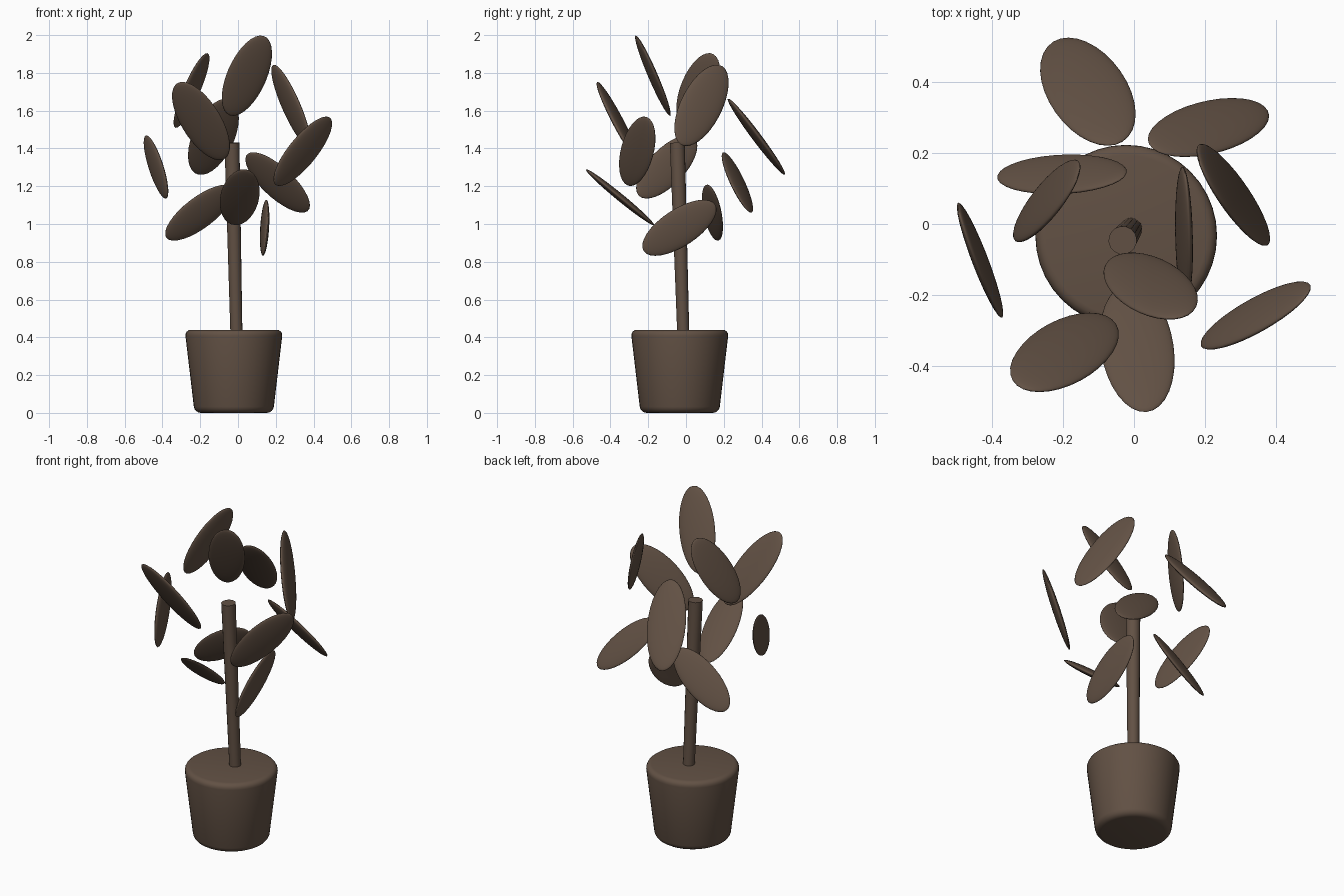
import bpy, bmesh, math
from mathutils import Vector, Matrix

cube = bpy.data.objects.get("Cube")
if cube:
    bpy.data.objects.remove(cube)

brown = bpy.data.materials.new("dark_brown")
brown.use_nodes = True
colour = (0.122, 0.082, 0.058, 1)
brown.diffuse_color = colour
brown.node_tree.nodes["Principled BSDF"].inputs["Base Color"].default_value = colour


def add_object(name, bm, smooth_angle=40):
    bmesh.ops.recalc_face_normals(bm, faces=bm.faces)
    mesh = bpy.data.meshes.new(name)
    bm.to_mesh(mesh)
    bm.free()
    mesh.materials.append(brown)
    obj = bpy.data.objects.new(name, mesh)
    bpy.context.collection.objects.link(obj)
    bpy.ops.object.select_all(action="DESELECT")
    obj.select_set(True)
    bpy.context.view_layer.objects.active = obj
    bpy.ops.object.shade_smooth_by_angle(angle=math.radians(smooth_angle))
    return obj


# Pot: tapered, closed at the top, with rounded rims
pot_bm = bmesh.new()
bmesh.ops.create_cone(pot_bm, cap_ends=True, segments=40, radius1=0.208,
                      radius2=0.26, depth=0.44)
rims = [e for e in pot_bm.edges if any(len(f.verts) > 4 for f in e.link_faces)]
bmesh.ops.bevel(pot_bm, geom=rims, offset=0.033, segments=4, profile=0.5,
                affect="EDGES")
pot = add_object("pot", pot_bm)
pot.location = (-0.022, -0.033, 0.22)

# Stem: leaning rod, slightly wider at its tip
foot, top = Vector((-0.008, -0.014, 0.4)), Vector((-0.032, -0.046, 1.43))
lean = top - foot
stem_bm = bmesh.new()
bmesh.ops.create_cone(stem_bm, cap_ends=True, segments=16, radius1=0.032,
                      radius2=0.04, depth=lean.length)
stem = add_object("stem", stem_bm)
stem.matrix_world = (Matrix.Translation((foot + top) / 2)
                     @ lean.to_track_quat("Z", "Y").to_matrix().to_4x4())


# Leaf: flattened ellipsoid set by its centre, half length, long axis and facing
def add_leaf(number, centre, length, axis, facing):
    u = Vector(axis).normalized()
    n = Vector(facing)
    n = (n - u * n.dot(u)).normalized()
    w = n.cross(u)
    frame = Matrix((u, w, n)).transposed().to_4x4()
    size = Matrix.Diagonal((length, length * 0.44, length * 0.085, 1))
    bm = bmesh.new()
    bmesh.ops.create_uvsphere(bm, u_segments=32, v_segments=20, radius=1)
    bm.transform(frame @ size)
    add_object(f"leaf_{number}", bm, 80).location = centre


leaves = [
    ((0.047, -0.175, 1.785), 0.245, (0.36, -0.36, 0.86), (-0.13, 0.9, 0.43)),
    ((-0.246, 0.065, 1.707), 0.227, (0.4, 0.35, 0.85), (0.89, -0.39, -0.26)),
    ((-0.196, -0.362, 1.545), 0.257, (-0.46, -0.4, 0.8), (0.17, 0.84, 0.51)),
    ((-0.13, 0.373, 1.462), 0.262, (0.3, -0.57, 0.77), (-0.09, 0.79, 0.61)),
    ((0.28, 0.082, 1.628), 0.255, (-0.39, 0.43, 0.81), (0.9, 0.36, 0.23)),
    ((0.343, -0.258, 1.385), 0.237, (0.63, 0.27, 0.73), (0.66, -0.68, -0.31)),
    ((-0.434, -0.102, 1.302), 0.221, (-0.28, 0.67, 0.69), (0.95, 0.29, 0.11)),
    ((0.21, 0.272, 1.22), 0.227, (0.69, 0.26, -0.67), (0.26, 0.79, 0.57)),
    ((-0.203, 0.14, 1.06), 0.221, (0.8, -0.03, 0.61), (-0.32, 0.84, 0.45)),
    ((0.009, -0.35, 1.142), 0.234, (0.11, -0.77, 0.63), (0, 0.65, 0.76)),
    ((0.141, -0.035, 0.98), 0.226, (0, 0.84, 0.55), (0.98, 0.09, -0.14)),
]
for i, leaf in enumerate(leaves, 1):
    add_leaf(i, *leaf)
